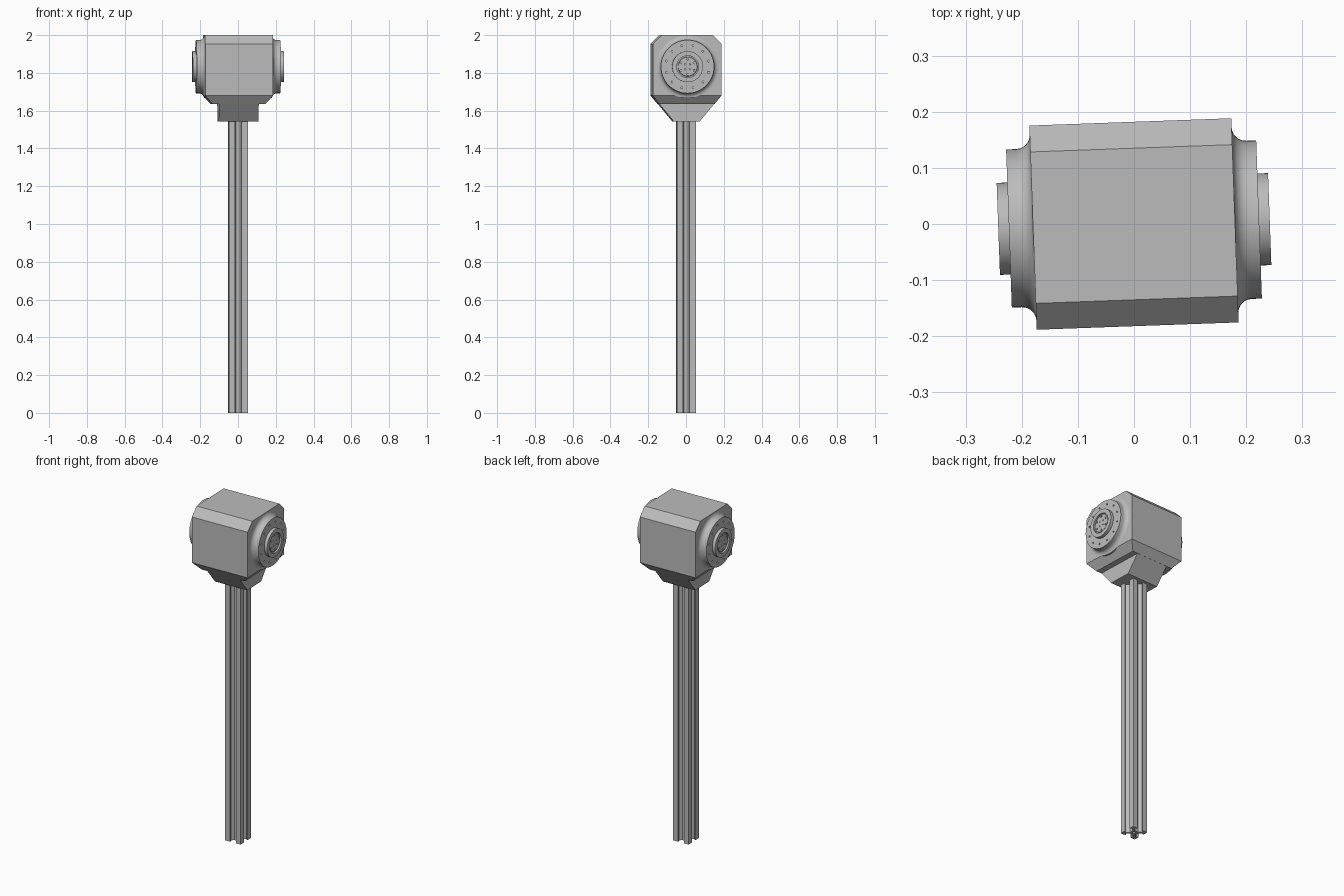
import bpy, bmesh
from math import cos, sin, pi, radians
from mathutils import Matrix, Vector

cube = bpy.data.objects.get("Cube")
if cube:
    bpy.data.objects.remove(cube, do_unlink=True)

TURN = Matrix.Rotation(radians(2.07), 4, 'Z')   # whole model is slightly turned
AXIS_Z = 1.833                                   # height of the flange axis

grey = bpy.data.materials.new("machined_grey")
grey.use_nodes = True
grey.diffuse_color = (0.5, 0.5, 0.5, 1)
grey.node_tree.nodes["Principled BSDF"].inputs["Base Color"].default_value = (0.5, 0.5, 0.5, 1)


def make(name, bm):
    """Turn a bmesh into a grey object."""
    bmesh.ops.recalc_face_normals(bm, faces=bm.faces)
    mesh = bpy.data.meshes.new(name)
    bm.to_mesh(mesh)
    bm.free()
    mesh.materials.append(grey)
    obj = bpy.data.objects.new(name, mesh)
    bpy.context.collection.objects.link(obj)
    obj.matrix_world = TURN
    return obj


def loft(name, rings):
    """Skin a list of equal-length point rings and cap both ends."""
    bm = bmesh.new()
    loops = [[bm.verts.new(p) for p in ring] for ring in rings]
    n = len(loops[0])
    for a, b in zip(loops, loops[1:]):
        for i in range(n):
            j = (i + 1) % n
            bm.faces.new((a[i], a[j], b[j], b[i]))
    bm.faces.new(loops[0])
    bm.faces.new(loops[-1])
    return make(name, bm)


def rect(hx, hy, z):
    return [(-hx, -hy, z), (hx, -hy, z), (hx, hy, z), (-hx, hy, z)]


def cut(obj, holes):
    """Drill cylinders (centre, radius, depth, axis rotation) out of an object."""
    bm = bmesh.new()
    for centre, radius, depth, rot in holes:
        bmesh.ops.create_cone(bm, cap_ends=True, segments=12, radius1=radius, radius2=radius,
                              depth=depth, matrix=Matrix.Translation(centre) @ rot)
    cutter = make("hole_cutter", bm)
    cutter.hide_render = True
    mod = obj.modifiers.new("holes", 'BOOLEAN')
    mod.operation, mod.solver, mod.object = 'DIFFERENCE', 'EXACT', cutter
    bpy.context.view_layer.update()
    graph = bpy.context.evaluated_depsgraph_get()
    mesh = bpy.data.meshes.new_from_object(obj.evaluated_get(graph))
    obj.modifiers.clear()
    obj.data = mesh
    bpy.data.objects.remove(cutter, do_unlink=True)


def smooth(obj):
    bpy.ops.object.select_all(action='DESELECT')
    obj.select_set(True)
    bpy.context.view_layer.objects.active = obj
    bpy.ops.object.shade_smooth_by_angle(angle=radians(30))


# Head housing: stacked rectangles give the top bevels and the sloping underside
loft("head_housing", [rect(0.14, 0.146, 1.635), rect(0.18, 0.182, 1.68),
                      rect(0.18, 0.182, 1.953), rect(0.18, 0.135, 2.0)])

# Tapered neck joining the housing to the post
loft("neck", [rect(0.105, 0.068, 1.542), rect(0.105, 0.146, 1.636)])

# Flanges: lathed round the cross axis, with a concave fillet, a boss and a recess
SEG = 64
fillet = [(0.205 - 0.025 * cos(t * pi / 12), 0.166 - 0.025 * sin(t * pi / 12)) for t in range(7)]
profile = [(0.17, 0.166)] + fillet + [(0.223, 0.141), (0.223, 0.082), (0.242, 0.082),
                                      (0.242, 0.058), (0.232, 0.058), (0.232, 0.052),
                                      (0.237, 0.050)]
along_x = Matrix.Rotation(pi / 2, 4, 'Y')
for side, label in ((1, "left"), (-1, "right")):
    rings = [[(side * x, r * cos(2 * pi * i / SEG), AXIS_Z + r * sin(2 * pi * i / SEG))
              for i in range(SEG)] for x, r in profile]
    flange = loft(label + "_flange", rings)
    holes = []
    for count, radius, size, x in ((12, 0.115, 0.005, 0.223), (6, 0.040, 0.005, 0.237),
                                   (4, 0.018, 0.004, 0.237)):
        for i in range(count):
            a = 2 * pi * (i + 0.5) / count
            centre = Vector((side * x, radius * cos(a), AXIS_Z + radius * sin(a)))
            holes.append((centre, size, 0.016, along_x))
    cut(flange, holes)
    smooth(flange)

# Slotted post: one side of the section, repeated round four times
half = [(0.05, 0.018), (0.044, 0.018), (0.044, 0.028), (0.038, 0.028), (0.02, 0.010)]
quarter = [(0.05, -0.05)] + [(x, -y) for x, y in half] + half[::-1]
section = []
for k in range(4):
    spin = Matrix.Rotation(k * pi / 2, 2)
    section += [spin @ Vector(p) for p in quarter]
post = loft("slotted_post", [[(p.x, p.y, z) for p in section] for z in (0, 1.545)])
cut(post, [(Vector((0, 0, 0)), 0.009, 0.2, Matrix())])
